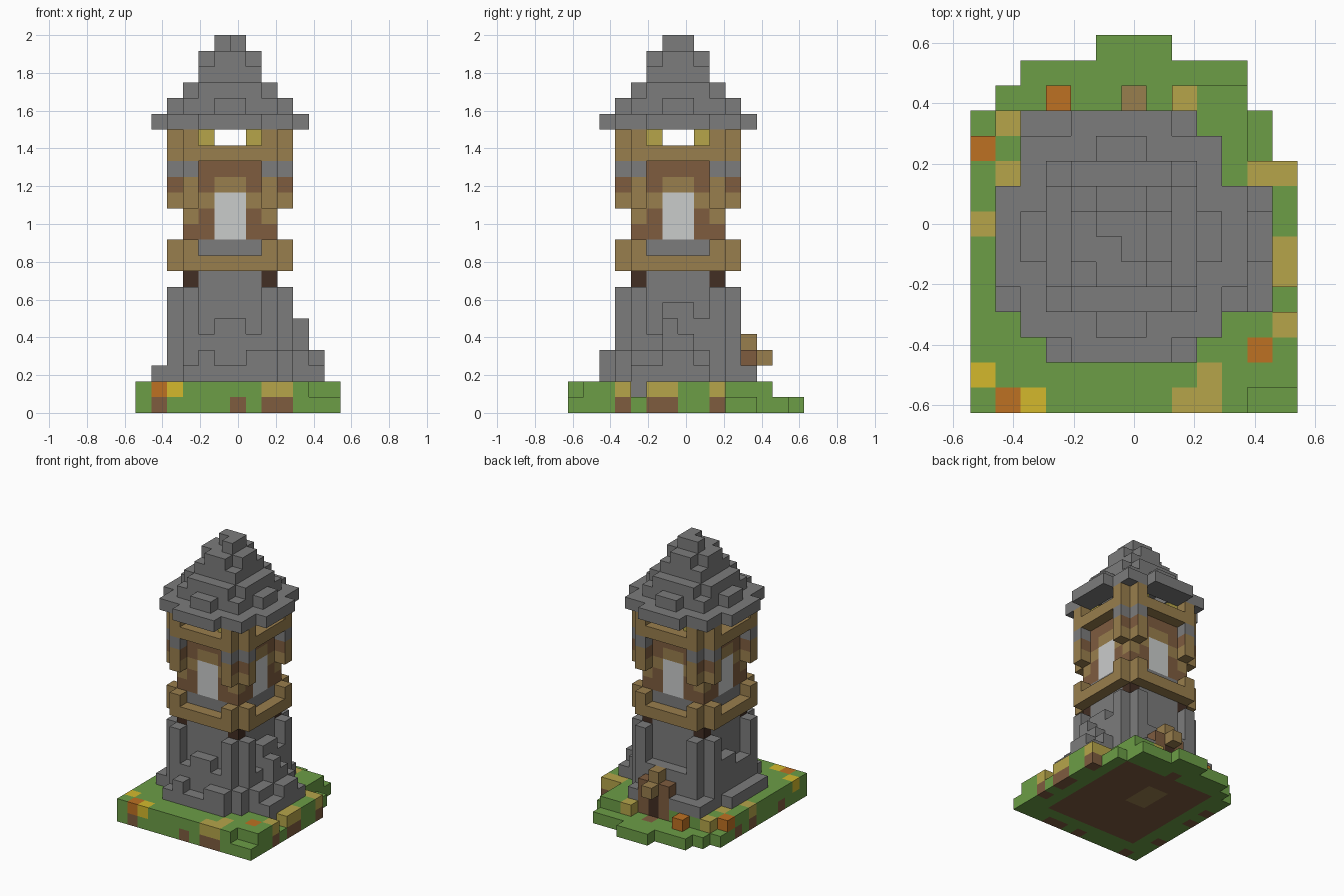
import bpy
import bmesh
from mathutils import Vector

STEP = 1 / 12                                  # edge of one block
CENTRE = Vector((-STEP / 2, -STEP / 2, 0))     # axis of the tower
DIRECTIONS = [Vector(d) for d in ((1, 0, 0), (-1, 0, 0), (0, 1, 0),
                                  (0, -1, 0), (0, 0, 1), (0, 0, -1))]
COLOURS = {
    "grass": "6c9d46", "stone": "7c7c7c", "wood": "997e4d", "brown": "7e5c3f",
    "dark": "422e23", "straw": "b6a54a", "orange": "be7122", "yellow": "d3b92c",
    "glass": "cacccb",
}


def linear(value):
    return value / 12.92 if value <= 0.04045 else ((value + 0.055) / 1.055) ** 2.4


def make_material(name, code):
    rgb = [linear(channel / 255) for channel in bytes.fromhex(code)]
    material = bpy.data.materials.new(name)
    material.use_nodes = True
    material.diffuse_color = (*rgb, 1)
    shader = material.node_tree.nodes["Principled BSDF"]
    shader.inputs["Base Color"].default_value = (*rgb, 1)
    shader.inputs["Roughness"].default_value = 0.9
    return material


blocks = {}        # (column, row, layer) -> (part, colour)


def put(part, colour, columns, rows, layers, turns=1):
    """Fill a box of blocks, optionally repeated around the tower axis."""
    for u in range(*columns):
        for v in range(*rows):
            for k in range(*layers):
                a, b = u, v
                for _ in range(turns):
                    blocks[a, b, k] = (part, colour)
                    a, b = -b - 1, a


def corners(part, colour, layers):
    """Fill the pair of blocks beside each of the four tower corners."""
    put(part, colour, (2, 3), (-4, -3), layers, turns=4)
    put(part, colour, (3, 4), (-3, -2), layers, turns=4)


def clear(columns, rows, layer):
    for u in range(*columns):
        for v in range(*rows):
            blocks.pop((u, v, layer), None)


def build_part(part, materials):
    bm = bmesh.new()
    names = list(materials)
    for cell, (owner, colour) in blocks.items():
        if owner != part:
            continue
        middle = Vector(cell) + Vector((0.5, 0.5, 0.5))
        for d in DIRECTIONS:
            if tuple(int(c) for c in Vector(cell) + d) in blocks:
                continue
            s = Vector((d.y, d.z, d.x))
            t = d.cross(s)
            ring = [-s - t, s - t, s + t, t - s]
            face = bm.faces.new([bm.verts.new(CENTRE + STEP * (middle + (d + r) / 2))
                                 for r in ring])
            tint = colour
            # bracket ends are wood, their cheeks are brown
            if part == "brackets" and colour == "brown":
                if abs(middle.dot(d)) > 3:
                    tint = "wood"
            face.material_index = names.index(tint)
    bmesh.ops.remove_doubles(bm, verts=bm.verts, dist=STEP / 100)
    bmesh.ops.dissolve_limit(bm, angle_limit=0.01, verts=bm.verts, edges=bm.edges,
                             delimit={"MATERIAL"})
    mesh = bpy.data.meshes.new(part)
    bm.to_mesh(mesh)
    bm.free()
    for material in materials.values():
        mesh.materials.append(material)
    bpy.context.collection.objects.link(bpy.data.objects.new(part, mesh))


cube = bpy.data.objects.get("Cube")
if cube:
    bpy.data.objects.remove(cube)

# Grass plot: lower slab, then the upper turf
for columns, rows in (((-6, 7), (-7, 3)), ((-6, 6), (3, 5)), ((-5, 5), (5, 6)),
                      ((-4, 5), (6, 7)), ((-1, 2), (7, 8))):
    put("ground", "grass", columns, rows, (0, 1))
put("ground", "brown", (-4, 5), (-5, 5), (0, 1))
put("ground", "wood", (-1, 1), (0, 3), (0, 1))
put("turf", "grass", (-6, 7), (-7, 3), (1, 2))
put("turf", "grass", (-5, 5), (3, 5), (1, 2))
put("turf", "grass", (2, 5), (5, 6), (1, 2))
clear((5, 7), (-7, -6), 1)
clear((6, 7), (-3, -2), 1)

# Earth patches on the rim of the slab, with straw and flowers above
for u, v in ((-5, -7), (0, -7), (2, -7), (3, -7), (6, -4), (6, -2), (6, -1), (6, 2),
             (-6, 0), (-6, 2), (0, 5), (-6, -4)):
    put("ground", "brown", (u, u + 1), (v, v + 1), (0, 1))
for colour, spots in {
    "straw": ((2, -7), (3, -7), (3, -6), (6, -4), (6, -2), (6, -1), (5, 2), (6, 2),
              (2, 5), (-5, 4), (-5, 2), (-6, 0)),
    "orange": ((-5, -7), (5, -5), (-6, 3), (-3, 5)),
    "yellow": ((-4, -7), (-6, -6)),
}.items():
    for u, v in spots:
        put("plants", colour, (u, u + 1), (v, v + 1), (1, 2))

# Stone base: core, corner buttresses and loose rock around the foot
put("base", "stone", (-3, 3), (-3, 3), (1, 9))
put("base", "dark", (2, 3), (-3, -2), (8, 9), turns=4)
corners("base", "stone", (2, 8))
put("rocks", "stone", (-2, 2), (-4, -3), (2, 5), turns=4)
put("rocks", "stone", (-1, 1), (-4, -3), (5, 6))
put("rocks", "stone", (3, 4), (-1, 1), (5, 7))
put("rocks", "stone", (3, 4), (1, 2), (5, 6))
put("rocks", "stone", (-4, -3), (0, 2), (5, 6))
put("rocks", "stone", (-3, 3), (-5, -4), (2, 3))
put("rocks", "stone", (-2, -1), (-5, -4), (3, 4))
put("rocks", "stone", (1, 3), (-5, -4), (3, 4))
put("rocks", "stone", (3, 4), (-4, -3), (2, 4))
put("rocks", "stone", (4, 5), (-3, 2), (2, 4))
put("rocks", "stone", (4, 5), (-1, 0), (4, 6))
put("rocks", "stone", (4, 5), (0, 1), (4, 5))
put("rocks", "stone", (5, 6), (-3, 2), (1, 3))
put("rocks", "stone", (5, 6), (-1, 1), (3, 4))
put("rocks", "stone", (-5, -4), (-3, 2), (2, 3))
put("rocks", "stone", (-4, 3), (4, 5), (2, 3))
put("rocks", "stone", (-4, -3), (3, 4), (2, 3))

# Doorway at the back: dark opening, brown posts and a small hood
put("doorway", "brown", (-1, 2), (4, 5), (1, 4))
put("doorway", "dark", (0, 1), (4, 5), (1, 3))
put("doorway", "wood", (0, 1), (4, 5), (4, 5))
put("doorway", "wood", (0, 1), (5, 6), (3, 4))

# Balcony: floor with cut corners and raised corner rails
put("balcony", "wood", (-3, 3), (-4, 4), (9, 10))
put("balcony", "wood", (-4, 4), (-3, 3), (9, 10))
corners("balcony", "wood", (10, 11))

# Timber storey with a window on each side
put("walls", "stone", (-3, 3), (-3, 3), (10, 11))
put("walls", "brown", (-3, 3), (-3, 3), (11, 16))
put("walls", "wood", (2, 3), (-3, -2), (12, 14), turns=4)
for left in (-2, 1):
    put("walls", "wood", (left, left + 1), (-3, -2), (13, 14), turns=4)
put("walls", "wood", (-1, 1), (-3, -2), (14, 15), turns=4)
put("windows", "glass", (-1, 1), (-3, -2), (11, 14), turns=4)

# Stepped brackets under the upper floor
corners("brackets", "wood", (13, 14))
corners("brackets", "brown", (14, 15))
corners("brackets", "stone", (15, 16))

# Open lookout: floor, corner posts and lamps
put("lookout", "wood", (-3, 3), (-4, 4), (16, 17))
put("lookout", "wood", (-4, 4), (-3, 3), (16, 17))
put("lookout", "wood", (2, 3), (-3, -2), (17, 18), turns=4)
corners("lookout", "wood", (17, 18))
for left in (-2, 1):
    put("lamps", "straw", (left, left + 1), (-3, -2), (17, 18), turns=4)

# Stepped roof, hollow below
put("roof", "stone", (-4, 4), (-4, 4), (18, 19))
put("roof", "stone", (-2, 2), (-5, -4), (18, 19), turns=4)
clear((-3, 3), (-3, 3), 18)
put("roof", "stone", (-3, 3), (-3, 3), (19, 20))
put("roof", "stone", (-1, 1), (-4, -3), (19, 20), turns=4)
clear((-2, 2), (-2, 2), 19)
put("roof", "stone", (-2, 2), (-3, 3), (20, 21))
put("roof", "stone", (-3, 3), (-2, 2), (20, 21))
put("roof", "stone", (-2, 2), (-2, 2), (21, 22))
put("roof", "stone", (-1, 1), (-2, 2), (22, 23))
put("roof", "stone", (-2, 2), (-1, 1), (22, 23))
put("roof", "stone", (-1, 1), (-1, 1), (23, 24))
clear((-1, 0), (-1, 0), 23)

palette = {name: make_material(name, code) for name, code in COLOURS.items()}
for part_name in sorted({owner for owner, _ in blocks.values()}):
    build_part(part_name, palette)
